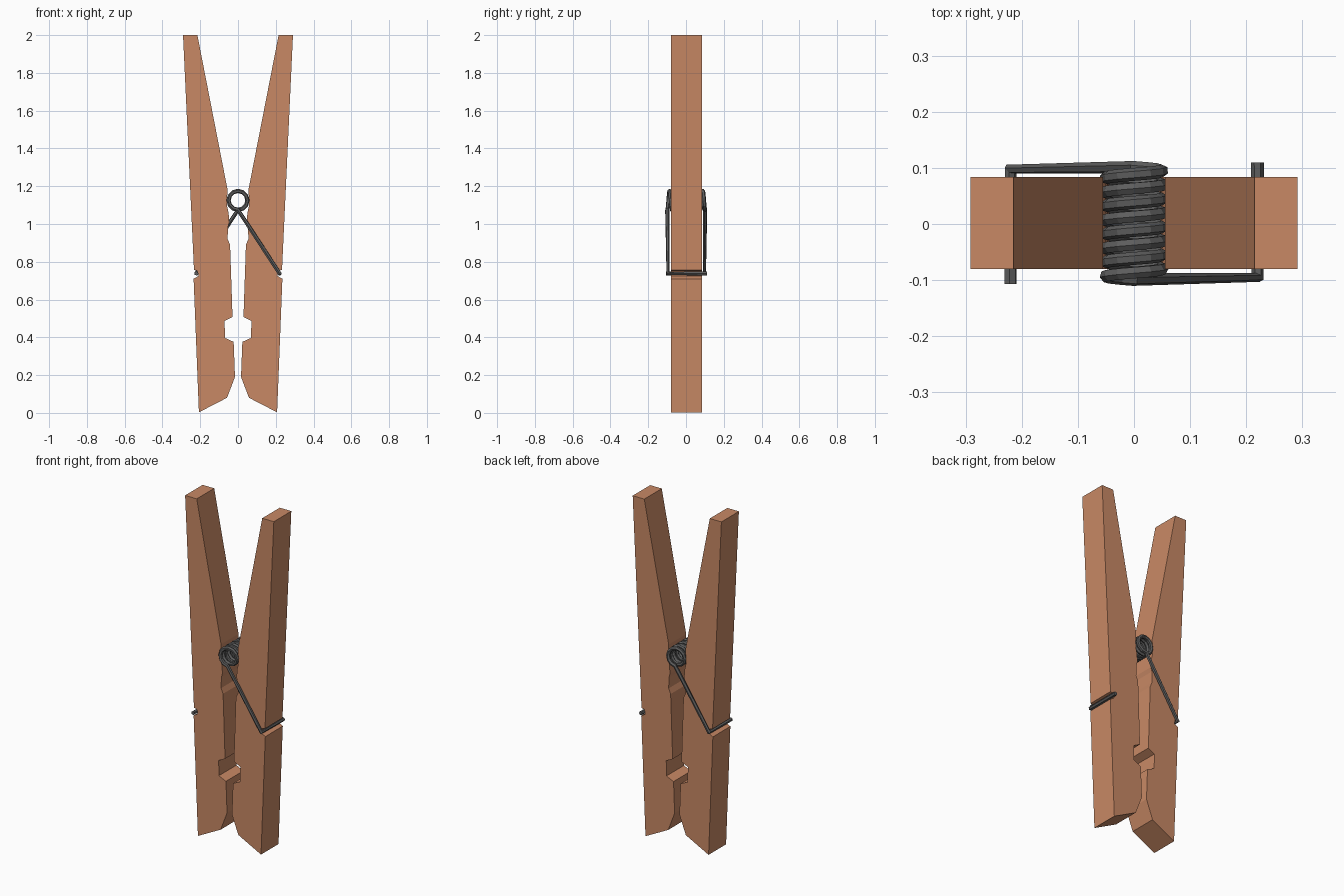
import bpy, bmesh, math

if "Cube" in bpy.data.objects:
    bpy.data.objects.remove(bpy.data.objects["Cube"])


def material(name, rgb):
    m = bpy.data.materials.new(name)
    m.diffuse_color = (*rgb, 1)
    m.use_nodes = True
    m.node_tree.nodes["Principled BSDF"].inputs["Base Color"].default_value = m.diffuse_color
    return m


wood = material("warm wood", (0.58, 0.25, 0.13))
steel = material("dark steel", (0.11, 0.11, 0.11))

# Side profile of one wooden arm (x, z), from the top down the outside and back up the inside
PROFILE = [
    (0.215, 2.0), (0.291, 2.0),
    (0.233, 0.757), (0.214, 0.752), (0.209, 0.725), (0.235, 0.71),  # wire groove
    (0.207, 0.003), (0.058, 0.08), (0.016, 0.19), (0.023, 0.376),   # jaw tip
    (0.069, 0.397), (0.071, 0.487), (0.029, 0.508),                 # gripping notch
    (0.042, 0.89), (0.055, 0.92), (0.053, 0.985), (0.046, 1.01),    # small notch
    (0.05, 1.06), (0.057, 1.09), (0.059, 1.125), (0.055, 1.18),     # coil seat
]


def arm(name, side):
    bm = bmesh.new()
    face = bm.faces.new([bm.verts.new((side * x, -0.08, z)) for x, z in PROFILE])
    out = bmesh.ops.extrude_face_region(bm, geom=[face])
    for v in out["geom"]:
        if isinstance(v, bmesh.types.BMVert):
            v.co.y = 0.084
    bmesh.ops.recalc_face_normals(bm, faces=bm.faces)
    me = bpy.data.meshes.new(name)
    bm.to_mesh(me)
    bm.free()
    me.materials.append(wood)
    bpy.context.collection.objects.link(bpy.data.objects.new(name, me))


arm("right_arm", 1)
arm("left_arm", -1)

# Spring wire: right hook and front leg, coil, then back leg and left hook
TURNS, STEPS, RADIUS, CZ = 8, 12, 0.05, 1.125
path = [(0.22, 0.11, 0.738), (0.22, -0.095, 0.738)]
for i in range(TURNS * STEPS + 1):
    a = 2 * math.pi * i / STEPS
    y = -0.099 + 0.2 * i / (TURNS * STEPS)
    path.append((-RADIUS * math.sin(a), y, CZ - RADIUS * math.cos(a)))
path += [(-0.22, 0.098, 0.738), (-0.22, -0.107, 0.738)]

cu = bpy.data.curves.new("spring", "CURVE")
cu.dimensions = "3D"
cu.bevel_depth = 0.0115
cu.bevel_resolution = 1
cu.use_fill_caps = True
sp = cu.splines.new("POLY")
sp.points.add(len(path) - 1)
for p, co in zip(sp.points, path):
    p.co = (*co, 1)
sp.use_smooth = False
cu.materials.append(steel)
spring = bpy.data.objects.new("spring", cu)
bpy.context.collection.objects.link(spring)
bpy.context.view_layer.objects.active = spring
spring.select_set(True)
bpy.ops.object.convert(target="MESH")
